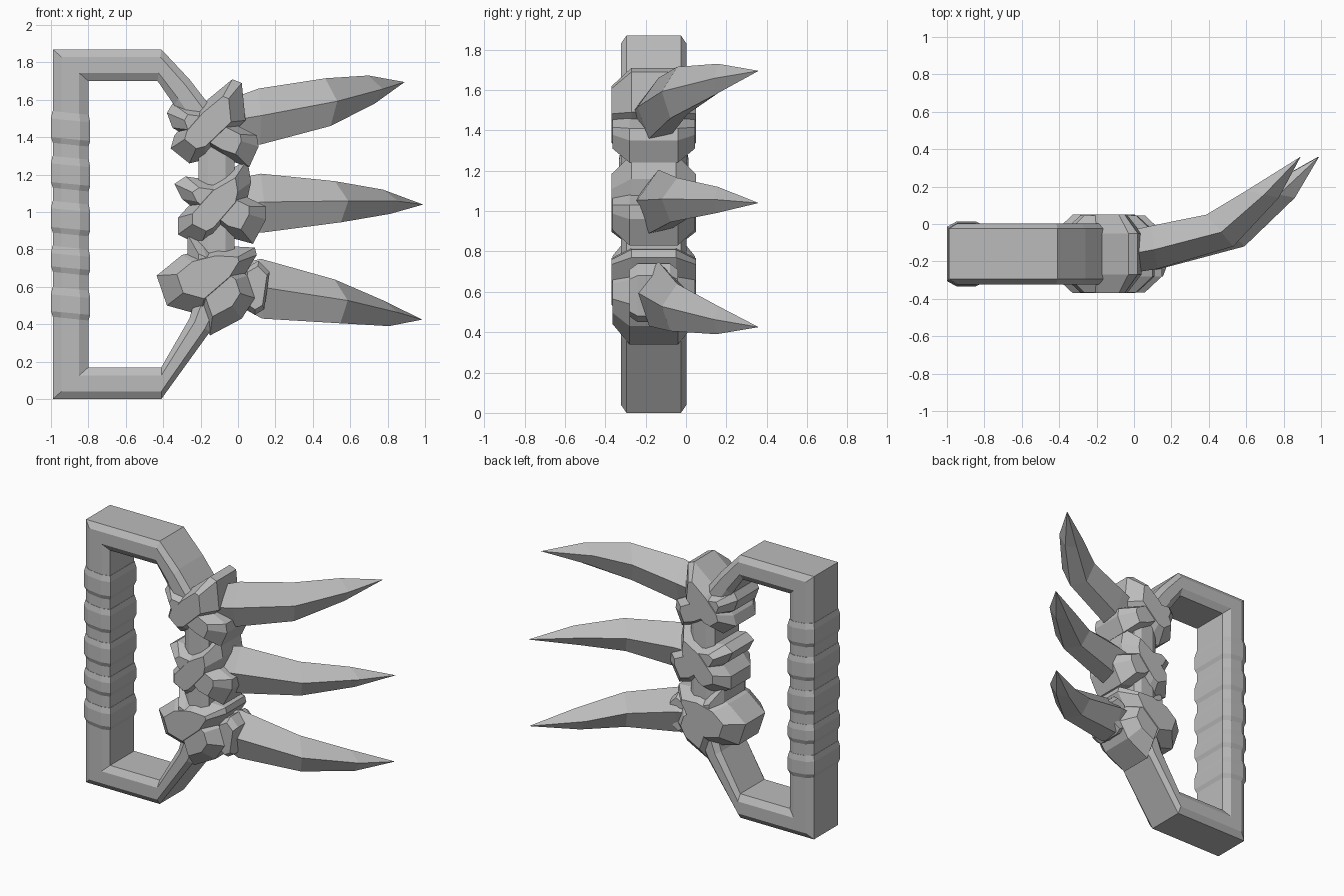
import bpy, bmesh
from mathutils import Vector

if "Cube" in bpy.data.objects:
    bpy.data.objects.remove(bpy.data.objects["Cube"])

grey = bpy.data.materials.new("stone_grey")
grey.use_nodes = True
grey.diffuse_color = (0.5, 0.5, 0.5, 1)
grey.node_tree.nodes["Principled BSDF"].inputs["Base Color"].default_value = (0.5, 0.5, 0.5, 1)

MID_Y = -0.16


def loft(name, rings, closed=False):
    """Skin a list of equal-sized rings of points into one flat-shaded object."""
    bm = bmesh.new()
    loops = [[bm.verts.new(p) for p in ring] for ring in rings]
    n = len(loops[0])
    pairs = list(zip(loops, loops[1:]))
    if closed:
        pairs.append((loops[-1], loops[0]))
    else:
        bm.faces.new(loops[0])
        bm.faces.new(loops[-1])
    for a, b in pairs:
        for i in range(n):
            j = (i + 1) % n
            bm.faces.new((a[i], a[j], b[j], b[i]))
    bmesh.ops.remove_doubles(bm, verts=bm.verts, dist=0.0005)
    bmesh.ops.recalc_face_normals(bm, faces=bm.faces)
    mesh = bpy.data.meshes.new(name)
    bm.to_mesh(mesh)
    bm.free()
    mesh.materials.append(grey)
    obj = bpy.data.objects.new(name, mesh)
    bpy.context.collection.objects.link(obj)
    return obj


def chunk(name, outline, half=0.21, flat=0.11, inset=0.62):
    """Faceted rock: an xz outline with smaller faces at front and back."""
    c = sum((Vector(p) for p in outline), Vector((0, 0))) / len(outline)
    rings = []
    for y, s in ((-half, inset), (-flat, 1), (flat, 1), (half, inset)):
        pts = [c + (Vector(p) - c) * s for p in outline]
        rings.append([(p.x, MID_Y + y, p.y) for p in pts])
    return loft(name, rings)


# Handle frame: chamfered section swept round mitred outer/inner corners
corners = [((-0.99, 0), (-0.80, 0.17)), ((-0.99, 1.87), (-0.80, 1.70)),
           ((-0.41, 1.87), (-0.43, 1.70)), ((-0.26, 1.71), (-0.34, 1.57)),
           ((-0.02, 1.40), (-0.21, 1.36)), ((-0.02, 0.60), (-0.21, 0.60)),
           ((-0.15, 0.36), (-0.26, 0.43)), ((-0.41, 0), (-0.41, 0.17))]
half_section = [(0, 0.135), (0.24, 0.163), (0.74, 0.163), (1, 0.135)]
section = half_section + [(t, -y) for t, y in reversed(half_section)]
rings = []
for outer, inner in corners:
    o, i = Vector(outer), Vector(inner)
    ring = []
    for t, y in section:
        p = o.lerp(i, t)
        ring.append((p.x, MID_Y + y, p.y))
    rings.append(ring)
loft("handle_frame", rings, closed=True)

# Grip wraps: five slightly slanted bands with bevelled rims
for k, (low, high) in enumerate([(0.43, 0.59), (0.67, 0.81), (0.88, 1.05),
                                 (1.12, 1.29), (1.36, 1.53)]):
    rings = []
    for z, grow in ((low, 0.0), (low + 0.03, 0.01), (high - 0.04, 0.01), (high, 0.002)):
        ring = []
        for t, y in section:
            x = -0.99 - grow + t * (0.19 + 2 * grow)
            side = 1 if y > 0 else -1
            ring.append((x, MID_Y + y + side * grow, z - 0.02 * (t - 0.5)))
        rings.append(ring)
    loft(f"grip_wrap_{k + 1}", rings)

# Knuckles: two crossing rocks each
knuckles = {
    "top": ([(-0.03, 1.71), (0.02, 1.69), (0.04, 1.49), (-0.18, 1.28), (-0.26, 1.26),
             (-0.36, 1.34), (-0.34, 1.41), (-0.20, 1.57)],
            [(-0.38, 1.53), (-0.35, 1.58), (-0.20, 1.56), (0.10, 1.41), (0.11, 1.35),
             (0.06, 1.24), (-0.06, 1.28), (-0.35, 1.45)]),
    "middle": ([(0.05, 1.28), (0.07, 1.16), (0.05, 1.07), (-0.14, 0.85), (-0.20, 0.82),
                (-0.32, 0.88), (-0.32, 0.97), (-0.14, 1.17)],
               [(-0.34, 1.15), (-0.28, 1.19), (-0.14, 1.17), (0.15, 1.03), (0.15, 0.96),
                (0.08, 0.83), (-0.03, 0.86), (-0.30, 1.07)]),
    "bottom": ([(0.09, 0.81), (0.10, 0.77), (0.02, 0.64), (-0.20, 0.45), (-0.38, 0.50),
                (-0.435, 0.66), (-0.30, 0.77), (-0.10, 0.82)],
               [(-0.27, 0.88), (-0.20, 0.85), (0.05, 0.66), (0.09, 0.54), (0.02, 0.43),
                (-0.15, 0.34), (-0.19, 0.45), (-0.27, 0.70)]),
}
for place, (rising, falling) in knuckles.items():
    chunk(f"{place}_knuckle_rising", rising)
    chunk(f"{place}_knuckle_falling", falling, half=0.205, flat=0.12)

# Small root rock behind the bottom claw
chunk("bottom_claw_root", [(0.02, 0.50), (0.09, 0.45), (0.14, 0.48), (0.17, 0.68),
                           (0.11, 0.74), (0.04, 0.70)], half=0.12, flat=0.08, inset=0.8)

# Claws: ridged blades curving backwards to a point
fronts = [(0.0, -0.26), (0.14, -0.24), (0.59, -0.12), (0.86, 0.14)]
backs = [(0.0, -0.03), (0.10, -0.01), (0.43, 0.05), (0.67, 0.18)]
claws = {
    "top": (0.9, (1.36, 1.36, 1.46, 1.58), (1.62, 1.66, 1.715, 1.73), 1.695),
    "middle": (1.0, (0.90, 0.89, 0.945, 0.99), (1.18, 1.205, 1.165, 1.12), 1.04),
    "bottom": (0.995, (0.50, 0.43, 0.405, 0.39), (0.72, 0.75, 0.64, 0.53), 0.425),
}
for place, (stretch, lows, highs, tip_z) in claws.items():
    rings = []
    for f, b, low, high in zip(fronts, backs, lows, highs):
        f, b = Vector(f), Vector(b)
        ring = []
        for t, h in ((0, 0.52), (0.45, 1), (1, 0.6), (0.75, 0.08), (0.25, 0)):
            p = f.lerp(b, t)
            ring.append((p.x * stretch, p.y, low + h * (high - low)))
        rings.append(ring)
    tip = Vector((0.99 * stretch, 0.36, tip_z))
    rings.append([tip + (v - tip) * 0.01 for v in map(Vector, rings[-1])])
    loft(f"{place}_claw", rings)
